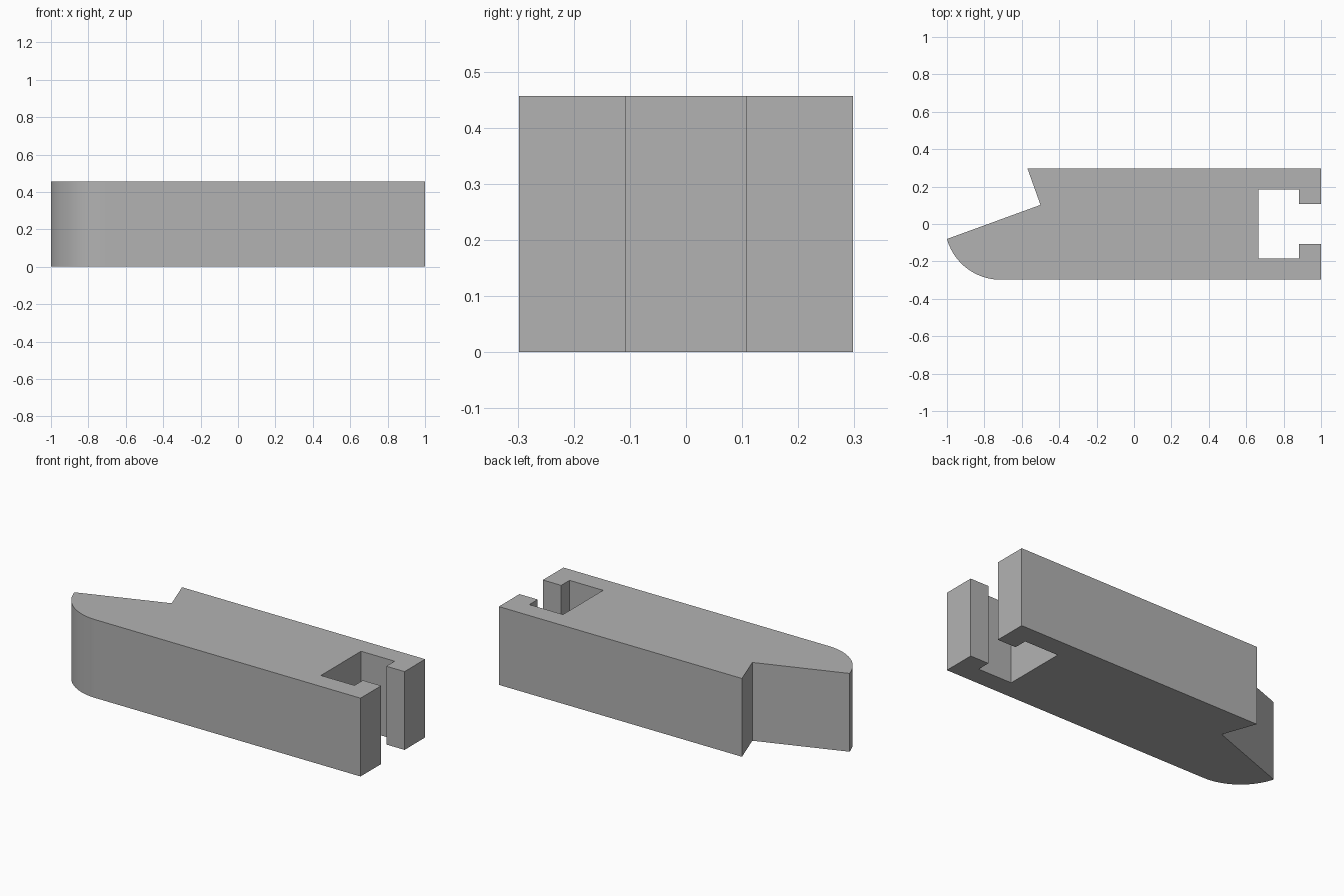
import bpy, bmesh, math

cube = bpy.data.objects.get("Cube")
if cube:
    bpy.data.objects.remove(cube, do_unlink=True)

HEIGHT = 0.457
HALF = 0.298           # half of the body width
NOSE_X = -0.713        # centre of the rounded nose corner

# Plain grey material
grey = bpy.data.materials.new("plain grey")
grey.use_nodes = True
colour = (0.448, 0.448, 0.448, 1)
grey.diffuse_color = colour
grey.node_tree.nodes["Principled BSDF"].inputs["Base Color"].default_value = colour

# Undercut slot at the tail, mirrored across the centre line
lip = [(1, HALF), (1, 0.108), (0.882, 0.108), (0.882, 0.185), (0.665, 0.185)]
tail = [(x, -y) for x, y in lip] + lip[::-1]

# Angled notch and hooked tip
hook = [(-0.57, HALF), (-0.5, 0.102)]

# Rounded nose from the tip to the straight front side
STEPS = 20
start, end = math.pi + math.asin(0.08 / HALF), 1.5 * math.pi
nose = []
for i in range(STEPS + 1):
    a = start + (end - start) * i / STEPS
    nose.append((NOSE_X + HALF * math.cos(a), HALF * math.sin(a)))
nose[0] = (-1, -0.08)

# Extrude the outline into the body
bm = bmesh.new()
base = bm.faces.new([bm.verts.new((x, y, 0)) for x, y in tail + hook + nose])
top = bmesh.ops.extrude_face_region(bm, geom=[base], use_keep_orig=True)["geom"]
bmesh.ops.translate(bm, vec=(0, 0, HEIGHT),
                    verts=[v for v in top if isinstance(v, bmesh.types.BMVert)])
bmesh.ops.recalc_face_normals(bm, faces=bm.faces)
mesh = bpy.data.meshes.new("slotted_body")
bm.to_mesh(mesh)
bm.free()
mesh.materials.append(grey)

body = bpy.data.objects.new("slotted_body", mesh)
bpy.context.collection.objects.link(body)
bpy.ops.object.select_all(action="DESELECT")
body.select_set(True)
bpy.context.view_layer.objects.active = body
bpy.ops.object.shade_smooth_by_angle(angle=math.radians(30))
